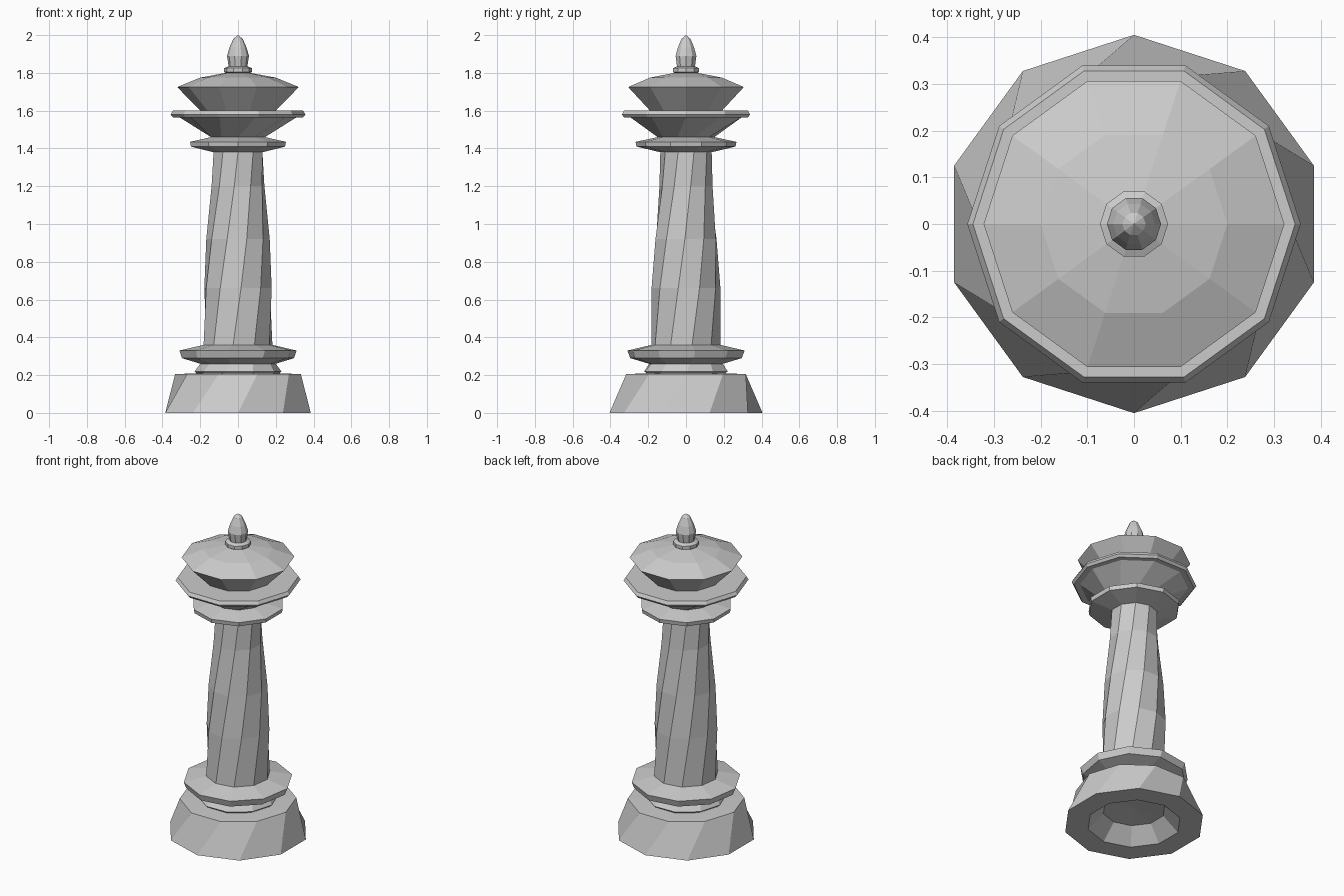
import bpy, bmesh
from math import sin, cos, radians, pi

SIDES = 10


def lathe(name, rings):
    """Skin ten-sided rings given as (radius, height, turn in degrees)."""
    bm = bmesh.new()
    loops = []
    for r, z, turn in rings:
        a0 = radians(turn)
        loops.append([bm.verts.new((r * cos(a0 + 2 * pi * i / SIDES),
                                    r * sin(a0 + 2 * pi * i / SIDES), z))
                      for i in range(SIDES)])
    for low, high in zip(loops, loops[1:]):
        for i in range(SIDES):
            j = (i + 1) % SIDES
            bm.faces.new((low[i], low[j], high[j], high[i]))
    bmesh.ops.remove_doubles(bm, verts=bm.verts, dist=0.0001)
    mesh = bpy.data.meshes.new(name)
    bm.to_mesh(mesh)
    bm.free()
    obj = bpy.data.objects.new(name, mesh)
    bpy.context.collection.objects.link(obj)
    return obj


# Flared foot with a hollow underside
lathe("base", [(0, 0.10, -18), (0.18, 0.09, -18), (0.27, 0, -18),
               (0.405, 0, -18), (0.333, 0.205, 0), (0.22, 0.21, 0)])

# Moulded ring above the foot
lathe("lower_ring", [(0.22, 0.21, 0), (0.23, 0.22, 2), (0.20, 0.26, 5),
                     (0.30, 0.29, 8), (0.314, 0.33, 9), (0.185, 0.36, 10)])

# Tapered, twisted shaft
lathe("shaft", [(0.185, 0.36, 10), (0.183, 0.66, 23), (0.168, 0.92, 34),
                (0.142, 1.20, 46), (0.136, 1.38, 54)])

# Collar under the gallery
lathe("collar", [(0.136, 1.38, 54), (0.262, 1.41, 54), (0.267, 1.435, 54),
                 (0.15, 1.46, 54)])

# Flared gallery with its thin rim
lathe("gallery", [(0.15, 1.46, 54), (0.31, 1.565, 72), (0.345, 1.565, 72),
                  (0.357, 1.58, 72), (0.345, 1.60, 72), (0.20, 1.60, 72)])

# Lantern flaring up into the shallow roof
lathe("roof", [(0.20, 1.60, 72), (0.322, 1.725, 72), (0.20, 1.775, 72),
               (0.065, 1.80, 72)])

# Finial on its small collar
lathe("finial", [(0.065, 1.80, 72), (0.073, 1.805, 72), (0.073, 1.825, 72),
                 (0.05, 1.835, 72), (0.058, 1.89, 72), (0.045, 1.935, 72),
                 (0.025, 1.98, 72), (0, 2.0, 72)])
